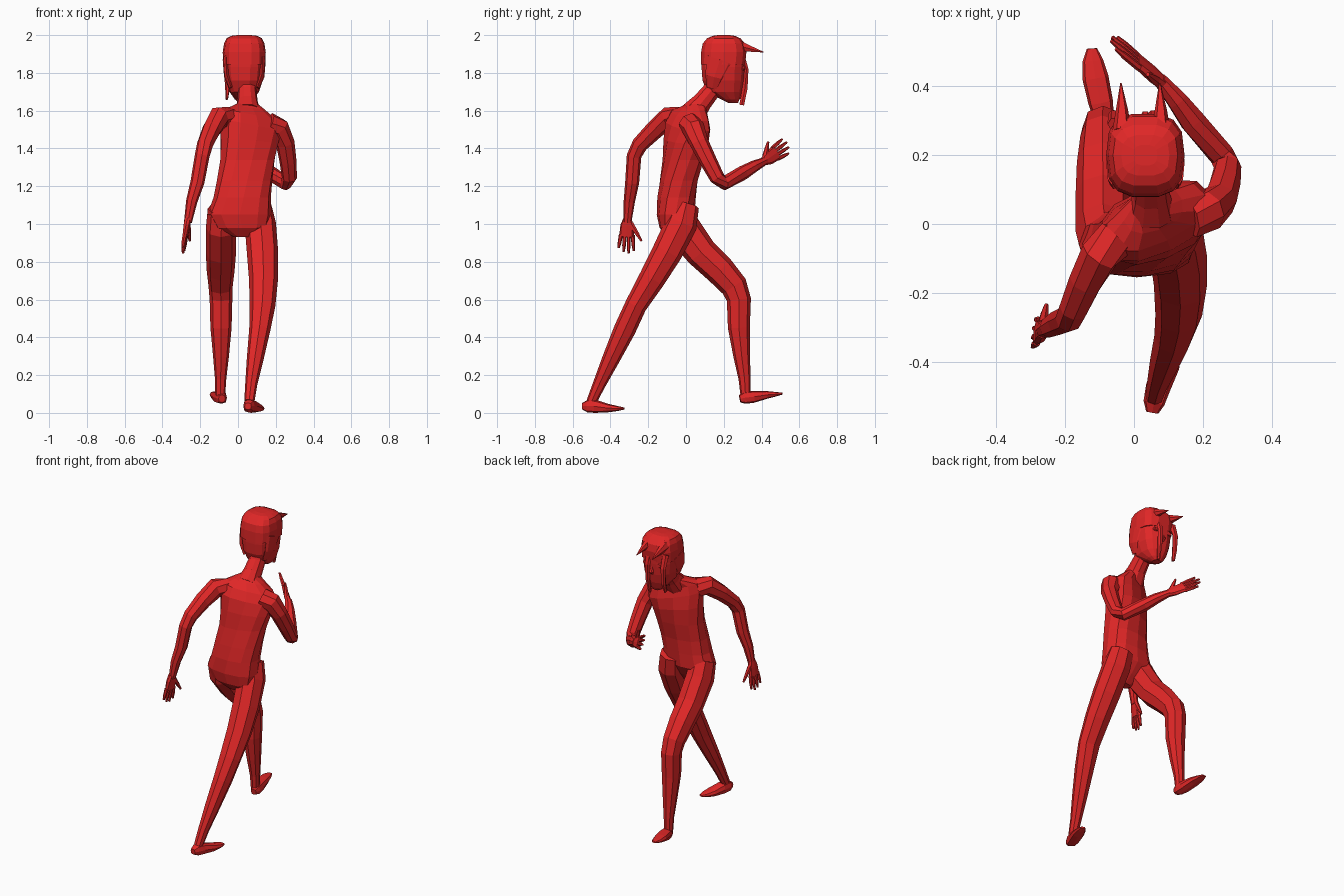
import bpy, bmesh, math
from mathutils import Vector

red = bpy.data.materials.new("flat red")
red.diffuse_color = (0.75, 0.02, 0.02, 1)


def skin(name, rings):
    """Bridge equal-sized vertex rings into a closed flat-shaded part."""
    bm = bmesh.new()
    vs = [[bm.verts.new(p) for p in r] for r in rings]
    n = len(vs[0])
    for a, b in zip(vs, vs[1:]):
        for i in range(n):
            j = (i + 1) % n
            bm.faces.new((a[i], a[j], b[j], b[i]))
    bm.faces.new(vs[0])
    bm.faces.new(vs[-1])
    bmesh.ops.recalc_face_normals(bm, faces=bm.faces)
    me = bpy.data.meshes.new(name)
    bm.to_mesh(me)
    bm.free()
    me.materials.append(red)
    ob = bpy.data.objects.new(name, me)
    bpy.context.collection.objects.link(ob)
    return ob


def oval(n, a, b, p):
    """Rounded-box outline with n sides."""
    out = []
    for i in range(n):
        c, s = math.cos(math.tau * i / n), math.sin(math.tau * i / n)
        out.append((a * math.copysign(abs(c) ** p, c), b * math.copysign(abs(s) ** p, s)))
    return out


def stack(name, levels, n=12, p=0.8):
    """Level rings: x, y, z, half width, half depth, twist, slope across x."""
    rings = []
    for x, y, z, a, b, *t in levels:
        tw, sl = (t + [0, 0])[:2]
        c, s = math.cos(math.radians(tw)), math.sin(math.radians(tw))
        rings.append([Vector((x + u * c - v * s, y + u * s + v * c, z + sl * u))
                      for u, v in oval(n, a, b, p)])
    return skin(name, rings)


def limb(name, pts, n=8, side=(1, 0, 0), p=0.9):
    """Tube through points: x, y, z, radius along side, other radius."""
    P = [Vector(q[:3]) for q in pts]
    rings = []
    for i, q in enumerate(pts):
        d = (P[min(i + 1, len(P) - 1)] - P[max(i - 1, 0)]).normalized()
        u = Vector(side)
        u = (u - d * u.dot(d)).normalized()
        w = d.cross(u)
        rings.append([P[i] + u * a + w * b for a, b in oval(n, q[3], q[-1], p)])
    return skin(name, rings)


def hand(name, wrist, tip, across, thumb_tip):
    """Palm, four fingers and a thumb; across points to the thumb side."""
    w, t = Vector(wrist), Vector(tip)
    d = t - w
    s = Vector(across)
    s = (s - d * s.dot(d) / d.length_squared).normalized()
    mid = w + d * 0.52
    limb(name + "_palm", [(*w, .022, .018), (*(w + d * .2), .036, .017), (*mid, .04, .013)],
         side=s, p=0.7)
    for k, (off, ln) in enumerate(((-.031, .86), (-.010, .97), (.011, 1.0), (.032, .92))):
        a, b = mid - d * .05 + s * off, w + d * ln + s * off * 1.3
        limb(f"{name}_finger_{k + 1}", [(*a, .011), (*a.lerp(b, .6), .010), (*b, .006)], n=6, side=s)
    a = w + d * .15 + s * .02
    b = Vector(thumb_tip)
    limb(name + "_thumb", [(*a, .015), (*a.lerp(b, .6), .011), (*b, .006)], n=6, side=d)


# torso, leaning forward with twisted shoulders
stack("torso", [
    (.03, -.07, .93, .05, .03), (.02, -.07, .98, .14, .07), (.008, -.055, 1.05, .17, .10),
    (.022, -.05, 1.14, .152, .102, 4), (.035, -.038, 1.23, .148, .10, 8),
    (.05, -.015, 1.34, .148, .102, 14), (.06, .0, 1.44, .158, .105, 20, -.1),
    (.068, .01, 1.52, .172, .095, 25, -.18), (.065, .02, 1.575, .155, .075, 25, -.2),
    (.055, .04, 1.615, .09, .06, 20, -.12), (.05, .055, 1.64, .05, .05)])

# neck
limb("neck", [(.05, .04, 1.59, .07), (.05, .085, 1.645, .055), (.048, .13, 1.70, .05),
              (.04, .17, 1.77, .055)], n=10)

# head with jaw, then hair cap over it
cx = .033
stack("head", [
    (cx, .25, 1.64, .025, .025), (cx, .235, 1.66, .05, .05), (cx, .205, 1.70, .078, .095),
    (cx, .198, 1.76, .098, .113), (cx, .198, 1.83, .107, .118), (cx, .198, 1.90, .108, .118)], n=14)
stack("hair_cap", [
    (cx, .196, 1.845, .112, .119), (cx, .20, 1.91, .114, .122), (cx, .20, 1.955, .107, .114),
    (cx, .20, 1.983, .094, .09), (cx, .20, 1.996, .07, .06), (cx, .20, 2.0, .035, .03)], n=14, p=.7)
for sgn in (-1, 1):
    limb(f"hair_side_{'left' if sgn < 0 else 'right'}",
         [(cx + sgn * .098, .18, 1.87, .016, .07), (cx + sgn * .093, .15, 1.78, .014, .05),
          (cx + sgn * .07, .14, 1.72, .01, .03)])

# fringe spikes and hanging strands
for k, x in enumerate((-.035, .078)):
    limb(f"fringe_spike_{k + 1}", [(x, .27, 1.945, .028, .035), (x, .33, 1.93, .018, .02),
                                   (x - .003, .41, 1.91, .002)], n=6)
for k, (x, z) in enumerate(((-.055, 1.66), (.06, 1.63))):
    limb(f"hair_strand_{k + 1}", [(x, .29, 1.90, .022, .02), (x, .32, 1.82, .02, .012),
                                  (x, .312, 1.72, .013, .016), (x - .004, .295, z, .006, .014)], n=6)

# face: eyes, nose and mouth
for sgn in (-1, 1):
    x = cx + sgn * .045
    limb(f"eye_{'left' if sgn < 0 else 'right'}",
         [(x, .29, 1.825, .026, .016), (x, .312, 1.825, .02, .011)], n=10)
limb("nose", [(cx, .30, 1.82, .006), (cx, .315, 1.775, .014), (cx, .295, 1.755, .009)], n=6)
limb("mouth", [(cx, .27, 1.71, .028, .006), (cx, .297, 1.71, .022, .004)], n=8)

# left arm swings back
limb("left_arm", [
    (-.05, -.04, 1.56, .06), (-.10, -.09, 1.565, .058), (-.14, -.165, 1.50, .05),
    (-.175, -.245, 1.42, .043), (-.19, -.275, 1.36, .039), (-.215, -.285, 1.22, .037),
    (-.245, -.30, 1.12, .030), (-.265, -.31, 1.01, .021)])
hand("left_hand", (-.265, -.31, 1.03), (-.293, -.318, .845), (.15, 1, 0), (-.255, -.235, .91))

# right arm bends forward
limb("right_arm", [
    (.16, .02, 1.53, .06), (.215, .04, 1.505, .06), (.25, .07, 1.43, .05),
    (.265, .12, 1.33, .045), (.272, .165, 1.245, .04), (.255, .20, 1.215, .037),
    (.17, .30, 1.27, .038), (.125, .36, 1.305, .031), (.075, .42, 1.335, .021)])
hand("right_hand", (.083, .41, 1.33), (-.067, .54, 1.42), (0, -.5, 1), (.04, .435, 1.435))

# right leg stretched back
limb("right_leg", [
    (.10, .0, 1.10, .075, .07), (.118, -.025, 1.0, .083, .085), (.13, -.10, .85, .083, .08),
    (.135, -.18, .71, .077, .07), (.13, -.265, .57, .068, .058), (.115, -.325, .44, .056, .058),
    (.09, -.40, .28, .044, .046), (.07, -.46, .15, .032, .034), (.06, -.50, .06, .027, .027)])
# left leg steps forward
limb("left_leg", [
    (-.085, -.06, 1.08, .075, .08), (-.09, -.02, .98, .08, .095), (-.09, .08, .85, .08, .085),
    (-.092, .18, .755, .074, .08), (-.092, .255, .67, .064, .072), (-.09, .28, .60, .06, .064),
    (-.09, .28, .45, .056, .058), (-.09, .295, .30, .042, .044), (-.092, .31, .18, .03, .032),
    (-.094, .315, .09, .026, .026)])

# feet: heel to toe
limb("right_foot", [
    (.053, -.548, .035, .018, .018), (.058, -.52, .036, .031, .034), (.07, -.475, .034, .036, .034),
    (.095, -.41, .025, .038, .022), (.112, -.36, .023, .03, .013), (.122, -.33, .023, .014, .006)], p=.7)
limb("left_foot", [
    (-.085, .285, .075, .018, .02), (-.088, .31, .08, .03, .032), (-.097, .355, .085, .036, .032),
    (-.112, .425, .095, .038, .021), (-.12, .475, .099, .03, .012), (-.122, .51, .102, .015, .005)], p=.7)
